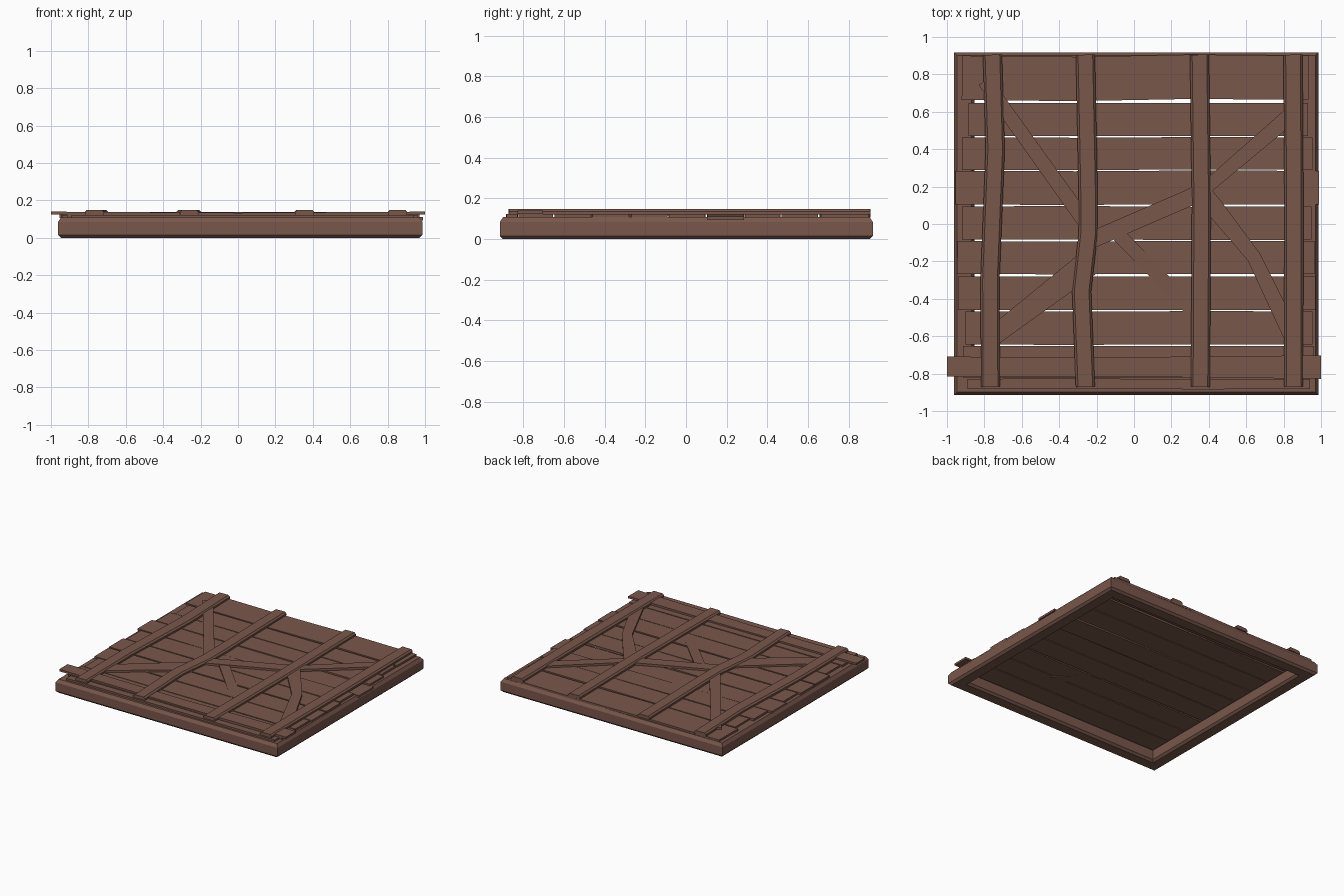
import bpy, bmesh
from mathutils import Vector

wood = bpy.data.materials.new("brown_wood")
wood.diffuse_color = (0.19, 0.095, 0.07, 1)


def finish(name, bm):
    bmesh.ops.recalc_face_normals(bm, faces=bm.faces)
    me = bpy.data.meshes.new(name)
    bm.to_mesh(me)
    bm.free()
    me.materials.append(wood)
    ob = bpy.data.objects.new(name, me)
    bpy.context.collection.objects.link(ob)
    return ob


def board(name, path, thick, chamfer=0.0):
    """Flat board along a path of (x, y, bottom z, width) stations."""
    bm = bmesh.new()
    pts = [Vector(p[:2]) for p in path]
    rings = []
    for i, (x, y, z, w) in enumerate(path):
        d = (pts[min(i + 1, len(pts) - 1)] - pts[max(i - 1, 0)]).normalized()
        n = Vector((-d.y, d.x))
        h, c = w / 2, chamfer
        prof = [(-h, 0), (h, 0), (h, thick - c), (h - c, thick), (c - h, thick), (-h, thick - c)]
        if c == 0:
            prof = [(-h, 0), (h, 0), (h, thick), (-h, thick)]
        rings.append([bm.verts.new((x + n.x * s, y + n.y * s, z + t)) for s, t in prof])
    k = len(rings[0])
    for a, b in zip(rings, rings[1:]):
        for j in range(k):
            bm.faces.new((a[j], a[(j + 1) % k], b[(j + 1) % k], b[j]))
    bm.faces.new(rings[0])
    bm.faces.new(rings[-1])
    return finish(name, bm)


# Base frame: chamfered bar section swept round a mitred rectangle
X0, X1, Y0, Y1 = -0.963, 0.987, -0.915, 0.918
W, H, C = 0.11, 0.108, 0.016
section = [(0, C), (0, H - 0.024), (C, H), (W - C, H), (W, H - C), (W, C), (W - C, 0), (C, 0)]
bm = bmesh.new()
loops = [[bm.verts.new(p) for p in ((X0 + s, Y0 + s, z), (X1 - s, Y0 + s, z),
                                    (X1 - s, Y1 - s, z), (X0 + s, Y1 - s, z))] for s, z in section]
for i in range(len(loops)):
    a, b = loops[i], loops[(i + 1) % len(loops)]
    for j in range(4):
        m = (j + 1) % 4
        bm.faces.new((a[j], a[m], b[m], b[j]))
finish("base_frame", bm)

# Deck planks: x ends, low and high y edge, mid bow, left and right bottom z
planks = [
    (-0.92, 0.935, 0.663, 0.900, 0.006, 0.106, 0.106),
    (-0.885, 0.93, 0.470, 0.648, 0.000, 0.104, 0.107),
    (-0.92, 0.955, 0.290, 0.463, 0.002, 0.107, 0.104),
    (-0.955, 0.99, 0.104, 0.284, 0.002, 0.107, 0.094),
    (-0.92, 0.95, -0.084, 0.094, -0.002, 0.105, 0.107),
    (-0.945, 0.965, -0.268, -0.092, 0.001, 0.107, 0.105),
    (-0.94, 0.97, -0.460, -0.281, -0.001, 0.106, 0.107),
    (-0.90, 0.955, -0.645, -0.467, 0.001, 0.105, 0.106),
    (-0.915, 0.96, -0.822, -0.653, 0.000, 0.107, 0.105),
    (-0.89, 0.94, -0.882, -0.828, -0.002, 0.106, 0.106),
]
for i, (a, b, lo, hi, bow, zl, zr) in enumerate(planks):
    mid, w = (lo + hi) / 2, hi - lo
    path = [(a + (b - a) * t, mid + bow * s, zl + (zr - zl) * t, w)
            for t, s in ((0, 0), (0.33, -1), (0.67, 1), (1, 0))]
    board(f"deck_plank_{i + 1}", path, 0.017)

# Long loose plank overhanging both sides
board("overhanging_plank", [(-1, -0.762, 0.124, 0.105), (0, -0.764, 0.118, 0.105),
                            (1, -0.765, 0.124, 0.125)], 0.016)

# Four raised, slightly warped battens
battens = [
    [(-0.757, 0.905), (-0.742, 0.40), (-0.77, -0.30), (-0.767, -0.87)],
    [(-0.26, 0.905), (-0.245, 0.15), (-0.245, -0.05), (-0.28, -0.36), (-0.26, -0.87)],
    [(0.35, 0.905), (0.36, 0.10), (0.355, -0.87)],
    [(0.85, 0.905), (0.855, 0.10), (0.853, -0.87)],
]
for i, p in enumerate(battens):
    board(f"batten_{i + 1}", [(x, y, 0.121, 0.102) for x, y in p], 0.027, 0.012)

# Diagonal braces between the battens
braces = {
    "brace_upper_left": [(-0.80, 0.765, 0.121, 0.075), (-0.25, -0.005, 0.121, 0.08)],
    "brace_lower_left": [(-0.76, -0.605, 0.120, 0.10), (-0.25, -0.215, 0.120, 0.14)],
    "brace_long": [(-0.26, -0.10, 0.121, 0.09), (0.30, 0.142, 0.121, 0.09),
                   (0.41, 0.215, 0.121, 0.07), (0.86, 0.60, 0.121, 0.088)],
    "brace_middle": [(-0.08, -0.06, 0.117, 0.075), (0.36, -0.51, 0.101, 0.075)],
    "brace_right": [(0.34, 0.19, 0.120, 0.11), (0.42, 0.10, 0.120, 0.10),
                    (0.64, -0.175, 0.120, 0.075), (0.85, -0.61, 0.120, 0.09)],
}
for name, path in braces.items():
    board(name, path, 0.018)
